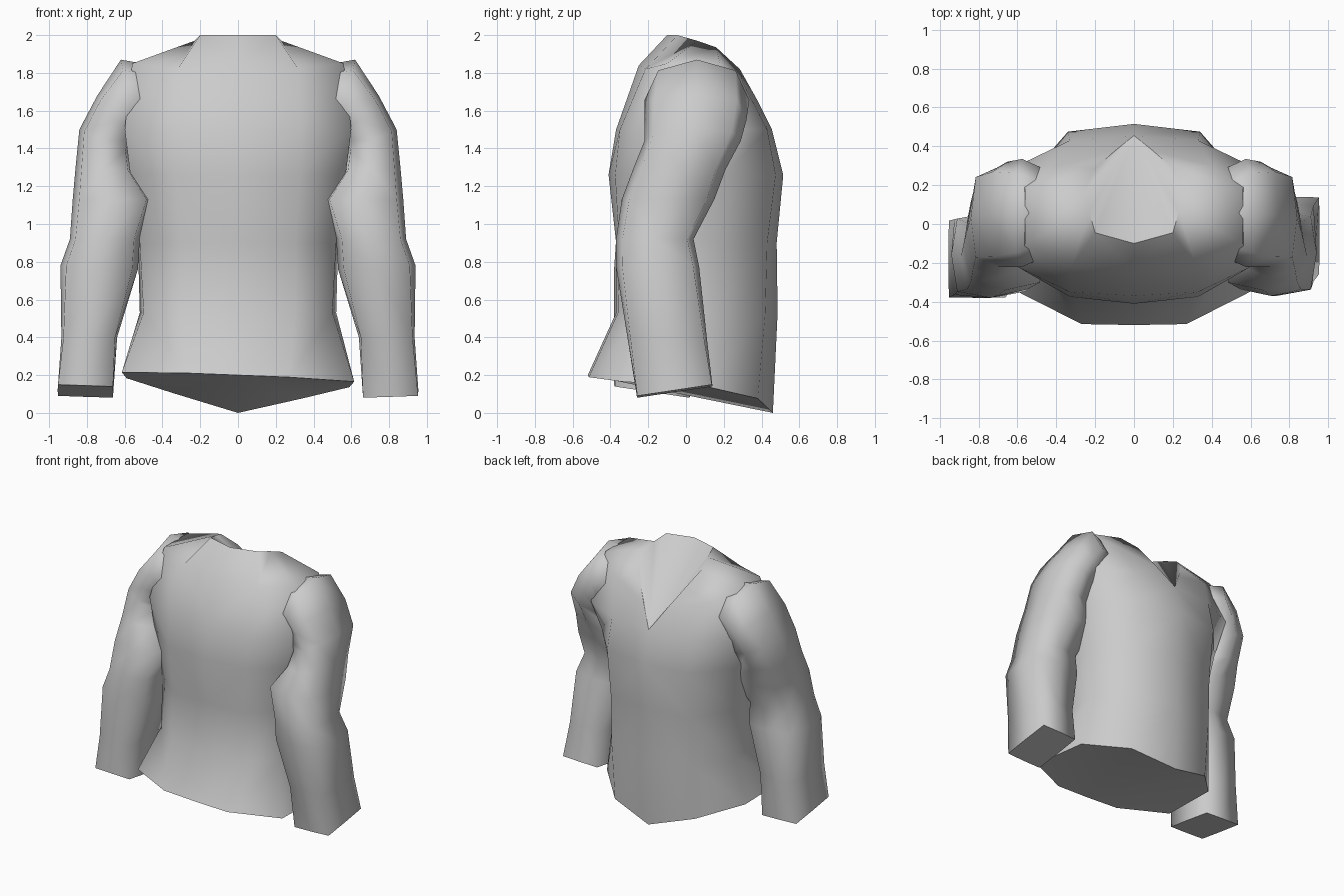
import bpy, bmesh, math

if "Cube" in bpy.data.objects:
    bpy.data.objects.remove(bpy.data.objects["Cube"])


def finish(bm, name, angle):
    bmesh.ops.remove_doubles(bm, verts=bm.verts, dist=0.001)
    bmesh.ops.recalc_face_normals(bm, faces=bm.faces)
    mesh = bpy.data.meshes.new(name)
    bm.to_mesh(mesh)
    bm.free()
    ob = bpy.data.objects.new(name, mesh)
    bpy.context.collection.objects.link(ob)
    bpy.ops.object.select_all(action='DESELECT')
    ob.select_set(True)
    bpy.context.view_layer.objects.active = ob
    bpy.ops.object.shade_smooth_by_angle(angle=math.radians(angle))


# Torso: half outlines from front centre round the side to back centre
def flat_row(z, pts):
    return [(x, y, z) for x, y in pts]


rows = [
    [(0, -.52, .20), (.27, -.515, .20), (.615, -.34, .19), (.59, .12, .16), (.34, .38, .09), (0, .46, .0)],
    flat_row(.53, [(0, -.37), (.3, -.36), (.50, -.22), (.52, .15), (.34, .42), (0, .485)]),
    flat_row(.90, [(0, -.37), (.3, -.355), (.52, -.18), (.53, .15), (.34, .43), (0, .48)]),
    flat_row(1.26, [(0, -.41), (.33, -.375), (.57, -.2), (.58, .2), (.34, .475), (0, .515)]),
    flat_row(1.50, [(0, -.37), (.33, -.35), (.60, -.22), (.60, .30), (.33, .43), (0, .455)]),
    [(0, -.25, 1.84), (.32, -.215, 1.82), (.56, -.10, 1.85), (.56, .18, 1.85), (.40, .30, 1.75), (.1, .375, 1.66)],
    [(0, -.1, 2.0), (.2, -.045, 2.0), (.23, .06, 1.97), (.26, .16, 1.935), (.2, .285, 1.82), (.1, .375, 1.66)],
]
bm = bmesh.new()
for side in (1, -1):
    # The hem hangs slightly lower on the right
    grid = [[bm.verts.new((side * x, y, z - (.04 * side * x if j == 0 else 0))) for x, y, z in r]
            for j, r in enumerate(rows)]
    for lo, hi in zip(grid, grid[1:]):
        for i in range(5):
            quad = (lo[i], lo[i + 1], hi[i + 1], hi[i])
            if (quad[1].co - quad[2].co).length < .001:
                quad = (lo[i], lo[i + 1], hi[i])
            bm.faces.new(quad)
    # Neck opening filled by a hollow fan down to the back point
    tip = grid[4][5]
    for i in range(5):
        bm.faces.new((tip, grid[6][i], grid[6][i + 1]))
    # Hem underside
    hem = grid[0]
    for i in range(1, 5):
        bm.faces.new((hem[0], hem[i], hem[i + 1]))
finish(bm, "jacket_body", 70)

# Sleeves: inner x z, outer x z, front y, back y, squareness, left-side y shift
sections = [
    (.42, 1.50, .45, 1.84, -.16, .27, 0, 0),
    (.53, 1.44, .62, 1.87, -.22, .335, .1, 0),
    (.56, 1.42, .745, 1.68, -.22, .32, .35, 0),
    (.57, 1.38, .84, 1.50, -.22, .29, .35, 0),
    (.55, 1.28, .86, 1.30, -.28, .21, .3, 0),
    (.45, 1.13, .875, 1.13, -.34, .15, .45, 0),
    (.52, .92, .89, .92, -.37, .04, .45, 0),
    (.53, .76, .94, .78, -.37, .07, .5, -.01),
    (.64, .40, .935, .40, -.31, .11, .75, -.07),
    (.66, .11, .955, .12, -.26, .14, .95, -.12),
]


def sleeve(name, side):
    bm = bmesh.new()
    rings = []
    for xi, zi, xo, zo, yf, yb, sq, shift in sections:
        ring = []
        for k in range(8):
            a = math.tau * k / 8
            c, s = math.cos(a), math.sin(a)
            grow = 1 + sq * (1 / max(abs(c), abs(s)) - 1)
            c, s = c * grow, s * grow
            x = (xi + xo) / 2 + (xo - xi) / 2 * c
            y = (yf + yb) / 2 + (yb - yf) / 2 * s
            z = (zi + zo) / 2 + (zo - zi) / 2 * c
            if z < .2:  # slanted cuff
                z += .03 * s * side
            ring.append(bm.verts.new((side * x, y + (shift if side < 0 else 0), z)))
        rings.append(ring)
    for a, b in zip(rings, rings[1:]):
        for k in range(8):
            n = (k + 1) % 8
            bm.faces.new((a[k], a[n], b[n], b[k]))
    bm.faces.new(rings[0])
    cuff = bm.faces.new(rings[-1])
    for e in cuff.edges:
        e.smooth = False
    finish(bm, name, 100)


sleeve("right_sleeve", 1)
sleeve("left_sleeve", -1)
